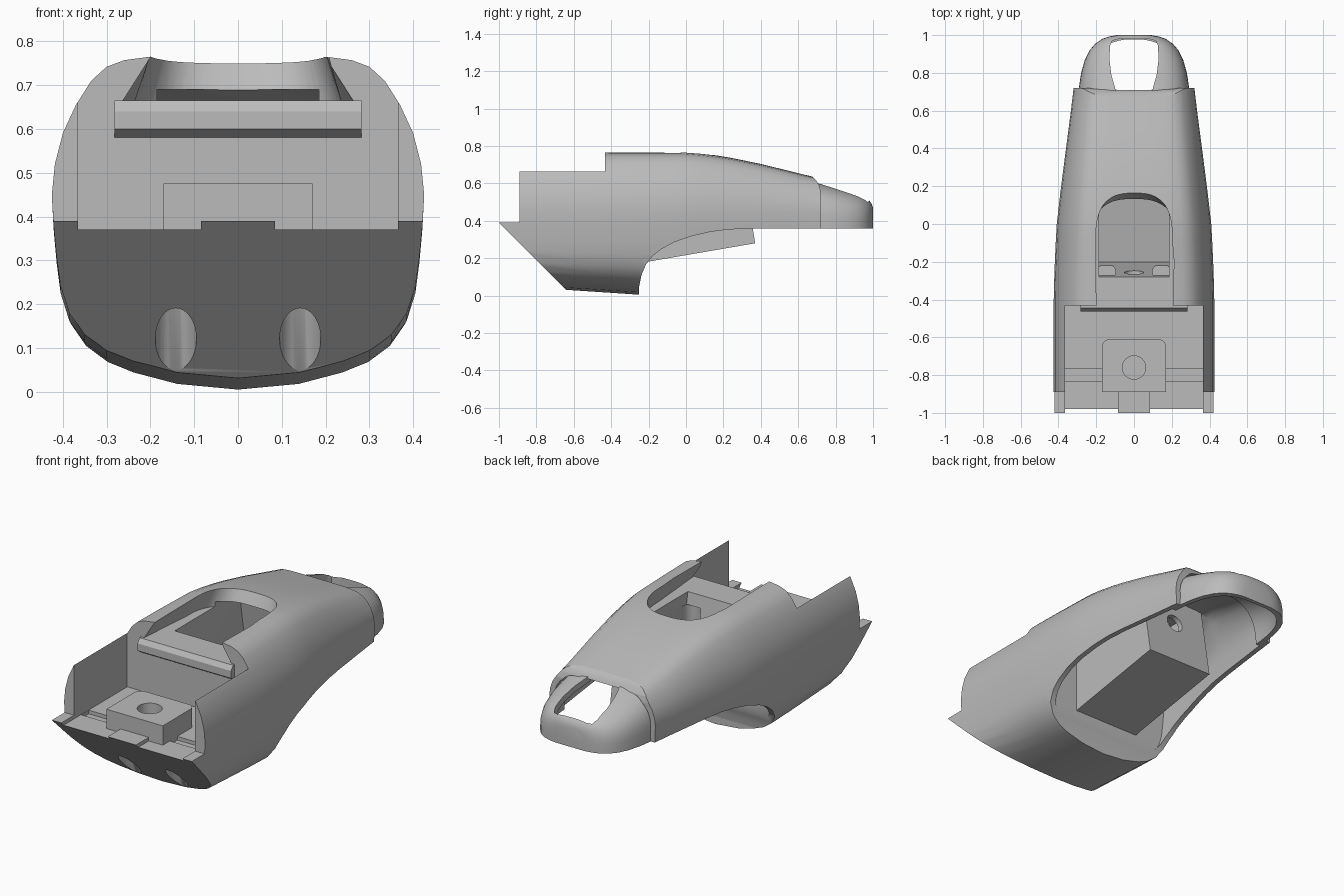
import bpy, bmesh, math

if "Cube" in bpy.data.objects:
    bpy.data.objects.remove(bpy.data.objects["Cube"], do_unlink=True)

grey = bpy.data.materials.new("light_grey")
grey.use_nodes = True
grey.diffuse_color = (0.5, 0.5, 0.5, 1)
grey.node_tree.nodes["Principled BSDF"].inputs["Base Color"].default_value = (0.5, 0.5, 0.5, 1)


def loft(name, rings):
    """Solid skinned through equal-length closed rings."""
    bm = bmesh.new()
    vs = [[bm.verts.new(p) for p in ring] for ring in rings]
    n = len(rings[0])
    for a, b in zip(vs, vs[1:]):
        for i in range(n):
            j = (i + 1) % n
            bm.faces.new((a[i], a[j], b[j], b[i]))
    bm.faces.new(vs[0])
    bm.faces.new(vs[-1])
    bmesh.ops.recalc_face_normals(bm, faces=bm.faces[:])
    mesh = bpy.data.meshes.new(name)
    bm.to_mesh(mesh)
    bm.free()
    mesh.materials.append(grey)
    obj = bpy.data.objects.new(name, mesh)
    bpy.context.collection.objects.link(obj)
    return obj


def side_prism(half, yz, name="cutter"):
    return loft(name, [[(x, y, z) for y, z in yz] for x in (-half, half)])


def box(x0, x1, y0, y1, z0, z1, name="cutter"):
    return loft(name, [[(x0, y0, z), (x1, y0, z), (x1, y1, z), (x0, y1, z)] for z in (z0, z1)])


def tube(start, end, r, name="cutter"):
    """Cylinder between two points sharing the same x."""
    dy, dz = end[1] - start[1], end[2] - start[2]
    d = math.hypot(dy, dz)
    rings = []
    for x, y, z in (start, end):
        ring = []
        for i in range(32):
            t = math.tau * i / 32
            ring.append((x + r * math.cos(t), y - r * math.sin(t) * dz / d,
                         z + r * math.sin(t) * dy / d))
        rings.append(ring)
    return loft(name, rings)


def combine(target, tool, operation="DIFFERENCE"):
    tool.hide_render = True
    mod = target.modifiers.new("combine", "BOOLEAN")
    mod.operation, mod.object, mod.solver = operation, tool, "EXACT"
    bpy.context.view_layer.objects.active = target
    bpy.ops.object.modifier_apply(modifier=mod.name)
    bpy.data.objects.remove(tool, do_unlink=True)


def ramp(keys, y):
    """Piecewise interpolation with eased ends through (y, value) keys."""
    if y <= keys[0][0]:
        return keys[0][1]
    for (a, u), (b, v) in zip(keys, keys[1:]):
        if y <= b:
            return u + (v - u) * (y - a) / (b - a)
    return keys[-1][1]


# Rounded hull section, right half from crown to keel
SECTION = [(0, .767), (.1, .767), (.2, .765), (.26, .757), (.3, .742), (.335, .71), (.37, .655),
           (.4, .59), (.418, .52), (.425, .45), (.421, .37), (.414, .29), (.405, .22),
           (.385, .155), (.35, .105), (.3, .068), (.24, .044), (.14, .018), (0, .005)]
WIDTH = [(-.4, .425), (-.2, .42), (0, .409), (.2, .386), (.4, .36), (.6, .334), (.8, .31)]
CROWN = [(0, .767), (.08, .76), (.16, .75), (.25, .735), (.4, .704), (.75, .618)]
KEEL = [(-1, .055), (-.25, .005)]
ROOF = [(.18, .62), (.3, .68), (.4, .67), (.8, .57)]


def hull_ring(y, inset=0, crown=CROWN):
    k = (ramp(WIDTH, y) - inset) / .425
    up = (ramp(crown, y) - .45) / .317
    down = (.45 - ramp(KEEL, y) - inset) / .445
    half = [(x * k, y, .45 + (z - .45) * (up if z > .45 else down)) for x, z in SECTION]
    return half + [(-x, y, z) for x, y, z in half[-2:0:-1]]


STATIONS = [-1, -.4, -.25, -.1, 0, .08, .16, .25, .32, .4, .5, .6, .75]
hull = loft("hull", [hull_ring(y) for y in STATIONS])

# Hollow underside, open at the tail, with the seat tub hung inside
combine(hull, loft("cutter", [hull_ring(y, .028, ROOF) for y in
                              (-.225, -.1, 0, .1, .18, .3, .4, .5, .6, .8)]))
combine(hull, side_prism(.6, [(-.25, -.1), (-.25, .05), (-.238, .11), (-.215, .165), (-.18, .21),
                              (-.13, .25), (-.06, .287), (.03, .318), (.13, .341), (.23, .354),
                              (.34, .358), (1.1, .358), (1.1, -.1)]))
combine(hull, side_prism(.6, [(.72, .2), (.72, .56), (.712, .59), (.695, .617), (.672, .64),
                              (.672, .9), (1.1, .9), (1.1, .2)]))
combine(hull, side_prism(.2, [(-.3, .165), (.37, .28), (.3, .7), (-.3, .7)]), "UNION")

# Cockpit opening: undercut at the sides, arched at the back
def arch(front, side, back, z):
    pts = [(front, -.52), (side, -.1)]
    for i in range(1, 16):
        t = math.pi * i / 32
        pts.append((side * math.cos(t) ** .75, -.1 + (back + .1) * math.sin(t) ** .75))
    pts.append((0, back))
    return [(x, y, z) for x, y in pts] + [(-x, y, z) for x, y in pts[-2::-1]]

combine(hull, loft("cutter", [arch(.27, .235, .12, .665), arch(.19, .195, .185, .79)]))
combine(hull, side_prism(.185, [(-.2, .215), (.335, .31), (.28, .64), (.13, .69), (-.285, .69)]))
combine(hull, tube((0, -.36, .53), (0, .45, .53), .05))

# Front deck recess leaving side cheeks, corner ledges and a centre tab
combine(hull, box(-.365, .365, -.89, -.432, .37, 1))
combine(hull, box(-.6, .6, -1.1, -.89, .39, 1))
for s in (-1, 1):
    combine(hull, box(*sorted((s * .085, s * .365)), -1.1, -.88, .37, 1))
combine(hull, box(-.364, .364, -.83, -.765, .35, .5))

# Chamfered chin with two sockets, and grooves in the tub wall
combine(hull, side_prism(.6, [(-1.2, .59), (-.64, .03), (-.64, -.2), (-1.2, -.2)]))
for s in (-1, 1):
    combine(hull, tube((s * .142, -.68, -.045), (s * .142, -.785, .3), .047))
    combine(hull, tube((s * .145, -.255, .32), (s * .145, -.255, .6), .047))

# Mounting block with a round socket
corner = [(.17 - .04 + .04 * math.cos(t), -.65 + .04 * math.sin(t))
          for t in (math.pi * i / 12 for i in range(7))]
plan = [(.17, -.89)] + corner + [(-x, y) for x, y in corner[::-1]] + [(-.17, -.89)]
block = loft("mounting_block", [[(x, y, z) for x, y in plan] for z in (.345, .475)])
combine(block, tube((0, -.76, .40), (0, -.76, .6), .062))

# Bevelled sill bar across the front of the cockpit
sill = side_prism(.282, [(-.42, .665), (-.445, .665), (-.462, .64), (-.462, .6), (-.42, .573)],
                  "sill_bar")


# Tail shell with an open top
def tail_ring(y, w, top, base=.358):
    pts = []
    for i in range(25):
        t = math.pi * i / 24
        c = math.cos(t)
        pts.append((math.copysign(abs(c) ** .65, c) * w, y,
                    base + (top - base) * max(math.sin(t), 0) ** .65))
    return pts

TAIL = [(.66, .297, .615), (.72, .292, .6), (.8, .28, .577), (.87, .26, .556), (.92, .235, .54),
        (.955, .205, .525), (.98, .168, .508), (.993, .13, .49), (1, .09, .47)]
tail = loft("tail", [tail_ring(*s) for s in TAIL])
combine(tail, loft("cutter", [tail_ring(y - .022, w - .022, top - .024, .3) for y, w, top in
                              [(.6, .3, .63)] + TAIL[1:]]))
rim = [(.08, .6), (.092, .69), (.12, .79), (.13, .87), (.127, .945), (.115, .97), (.085, .979)]
rim += [(-x, y) for x, y in rim[::-1]]
combine(tail, loft("cutter", [[(x, y, z) for x, y in rim] for z in (.44, .8)]))

# Smooth curved skins, crisp cut edges
for obj in (hull, block, sill, tail):
    bpy.ops.object.select_all(action="DESELECT")
    obj.select_set(True)
    bpy.context.view_layer.objects.active = obj
    bpy.ops.object.shade_smooth_by_angle(angle=math.radians(30))
